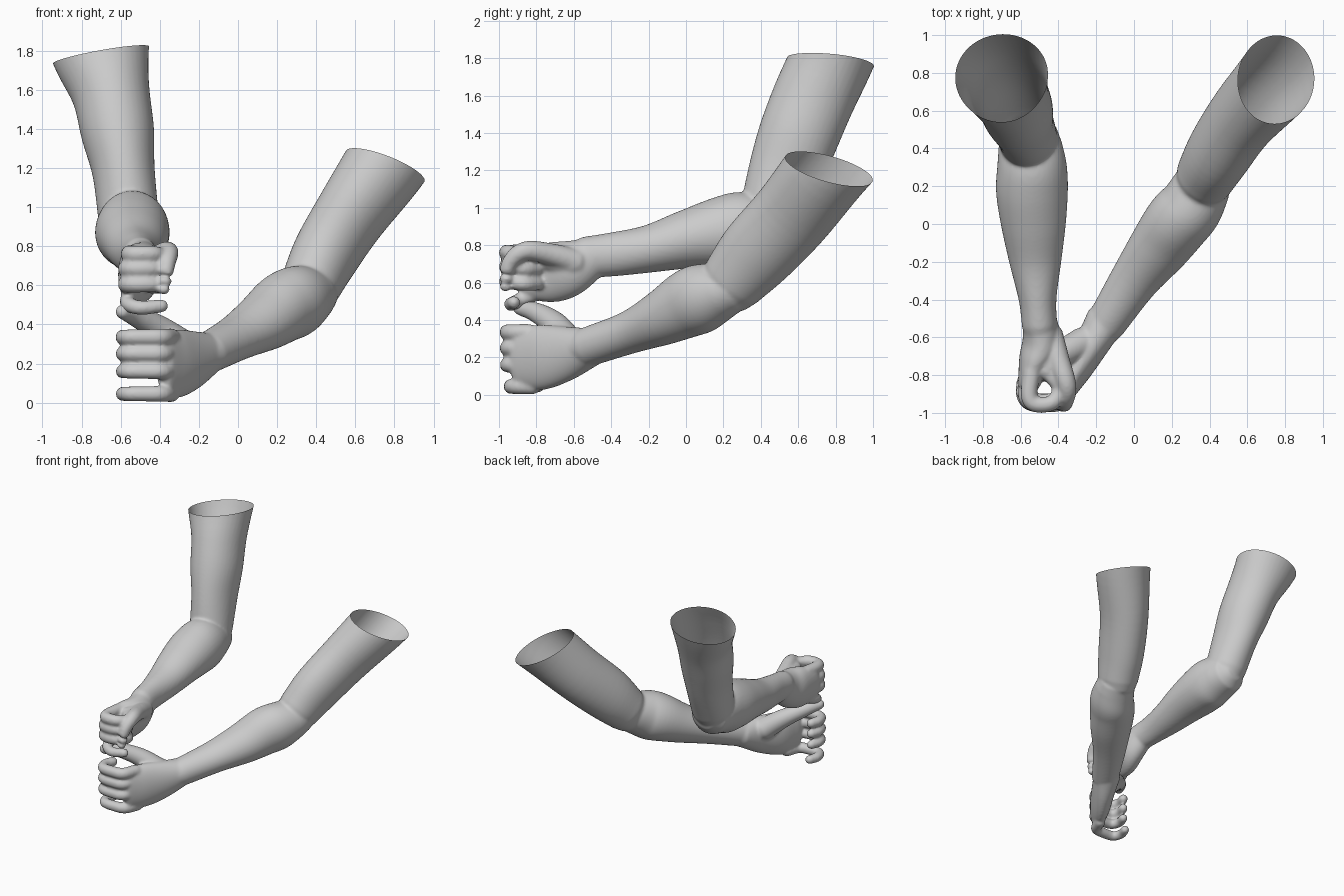
import bpy, bmesh, math
from mathutils import Vector

if "Cube" in bpy.data.objects:
    bpy.data.objects.remove(bpy.data.objects["Cube"])

SIDES = 40


def spline(p, steps):
    """Catmull-Rom through rows of numbers (x, y, z, radius a, radius b)."""
    p = [Vector(q) for q in p]
    p = [p[0] * 2 - p[1]] + p + [p[-1] * 2 - p[-2]]
    out = []
    for i in range(1, len(p) - 2):
        a, b, c, d = p[i - 1:i + 3]
        for k in range(steps):
            t = k / steps
            out.append(0.5 * (2 * b + (c - a) * t + (2 * a - 5 * b + 4 * c - d) * t * t
                              + (3 * b - a - 3 * c + d) * t ** 3))
    return out + [p[-2]]


def tube(bm, rows, ref, steps=5):
    """Closed elliptical tube with rounded ends; radius a lies along ref."""
    pts = spline(rows, steps)
    pos = [Vector(q[:3]) for q in pts]
    ref, n = Vector(ref), len(pts)
    tan = [(pos[min(i + 1, n - 1)] - pos[max(i - 1, 0)]).normalized() for i in range(n)]
    rad = min(pts[0][3], pts[0][4]), min(pts[-1][3], pts[-1][4])
    rings = [(pos[0] - tan[0] * rad[0] * s, tan[0], pts[0], c) for s, c in ((.87, .5), (.5, .87))]
    rings += [(pos[i], tan[i], pts[i], 1) for i in range(n)]
    rings += [(pos[-1] + tan[-1] * rad[1] * s, tan[-1], pts[-1], c) for s, c in ((.5, .87), (.87, .5))]
    loops = []
    for o, t, q, c in rings:
        u = (ref - t * ref.dot(t)).normalized()
        v = t.cross(u)
        loops.append([bm.verts.new(o + u * q[3] * c * math.cos(2 * math.pi * k / SIDES)
                                   + v * q[4] * c * math.sin(2 * math.pi * k / SIDES)) for k in range(SIDES)])
    for a, b in zip(loops, loops[1:]):
        for k in range(SIDES):
            j = (k + 1) % SIDES
            bm.faces.new((a[k], a[j], b[j], b[k]))
    for loop, t, o, r in ((loops[0], -tan[0], pos[0], rad[0]), (loops[-1], tan[-1], pos[-1], rad[1])):
        pole = bm.verts.new(o + t * r)
        for k in range(SIDES):
            bm.faces.new((loop[k], loop[(k + 1) % SIDES], pole))


def digit(bm, pts, r0, r1):
    """Finger or thumb, tapering from r0 to r1."""
    n = len(pts) - 1
    tube(bm, [(*p, *[r0 + (r1 - r0) * i / n] * 2) for i, p in enumerate(pts)], (.13, .11, 1))


def finish(bm, name, rim, normal):
    """Fuse the parts into one skin, smooth it, and cut the upper arm open at the rim."""
    bmesh.ops.recalc_face_normals(bm, faces=bm.faces)
    me = bpy.data.meshes.new(name)
    bm.to_mesh(me)
    bm.free()
    ob = bpy.data.objects.new(name, me)
    bpy.context.collection.objects.link(ob)
    bpy.context.view_layer.objects.active = ob
    ob.select_set(True)
    m = ob.modifiers.new("fuse", 'REMESH')
    m.mode, m.voxel_size = 'VOXEL', 0.01
    s = ob.modifiers.new("soften", 'SMOOTH')
    s.factor, s.iterations = 0.5, 8
    for mod in ("fuse", "soften"):
        bpy.ops.object.modifier_apply(modifier=mod)
    bm = bmesh.new()
    bm.from_mesh(ob.data)
    bmesh.ops.bisect_plane(bm, geom=bm.verts[:] + bm.edges[:] + bm.faces[:], plane_co=rim,
                           plane_no=Vector(normal).normalized(), clear_outer=True)
    for f in bm.faces:
        f.smooth = True
    bm.to_mesh(ob.data)
    bm.free()
    ob.select_set(False)


# Raised (right) arm: upper arm, then forearm
bm = bmesh.new()
tube(bm, [(-.73, .83, 1.97, .29, .25), (-.70, .77, 1.78, .25, .225), (-.65, .68, 1.58, .20, .22),
          (-.615, .60, 1.38, .187, .215), (-.585, .53, 1.18, .16, .20), (-.56, .45, .95, .155, .17)], (1, 0, 0))
tube(bm, [(-.55, .42, .89, .168, .165), (-.54, .30, .885, .185, .20), (-.54, .17, .865, .19, .188),
          (-.532, 0, .83, .172, .157), (-.522, -.2, .78, .138, .127), (-.51, -.4, .75, .10, .117),
          (-.5, -.54, .735, .093, .11)], (1, 0, 0))
# its palm and the web of the thumb
tube(bm, [(-.5, -.5, .735, .09, .11), (-.49, -.62, .68, .10, .15),
          (-.52, -.72, .655, .09, .16), (-.555, -.84, .655, .06, .14)], (1, 0, 0))
digit(bm, [(-.45, -.60, .71), (-.45, -.70, .72), (-.46, -.77, .735)], .08, .06)
# its three gripping fingers, little finger and thumb
for z, x in ((.76, .015), (.685, 0), (.605, 0)):
    digit(bm, [(-.54, -.78, z), (-.57 + x, -.91, z), (-.52, -.955, z), (-.43, -.945, z),
               (-.395, -.87, z - .01), (-.445, -.80, z - .01)], .046, .038)
digit(bm, [(-.54, -.76, .56), (-.565, -.88, .51), (-.5, -.935, .485), (-.39, -.92, .495)], .042, .034)
digit(bm, [(-.44, -.60, .715), (-.40, -.72, .75), (-.355, -.86, .77), (-.365, -.945, .70),
           (-.38, -.965, .585)], .068, .034)
finish(bm, "raised_arm_and_hand", (-.70, .77, 1.78), (-.18, .1, 1))

# Lowered (left) arm: upper arm, then forearm
bm = bmesh.new()
tube(bm, [(.87, .92, 1.4, .235, .22), (.75, .76, 1.21, .225, .21), (.575, .565, .96, .215, .182),
          (.45, .38, .76, .205, .17), (.375, .25, .61, .175, .155)], (0, -.755, .65))
tube(bm, [(.36, .20, .56, .15, .155), (.30, .09, .52, .183, .17), (.23, .01, .485, .18, .175),
          (.135, -.12, .415, .15, .162), (0, -.3, .335, .115, .13), (-.15, -.53, .255, .105, .105)], (0, -.4, .9))
# its palm
tube(bm, [(-.15, -.51, .255, .105, .105), (-.23, -.65, .22, .15, .09),
          (-.31, -.78, .2, .175, .08), (-.365, -.89, .2, .16, .055)], (0, 0, 1))
# its fingers and thumb
for z, r, y in ((.335, .045, 0), (.25, .044, 0), (.16, .043, 0), (.045, .043, .02)):
    digit(bm, [(-.34, -.84 + y, z), (-.385, -.94 + y, z), (-.47, -.955 + y, z), (-.56, -.945 + y, z),
               (-.59, -.88 + y, z), (-.57, -.81 + y, z)], r, r - .009)
digit(bm, [(-.27, -.63, .28), (-.40, -.70, .375), (-.52, -.80, .44), (-.59, -.89, .465)], .085, .038)
finish(bm, "lowered_arm_and_hand", (.75, .76, 1.21), (.35, .25, 1))
